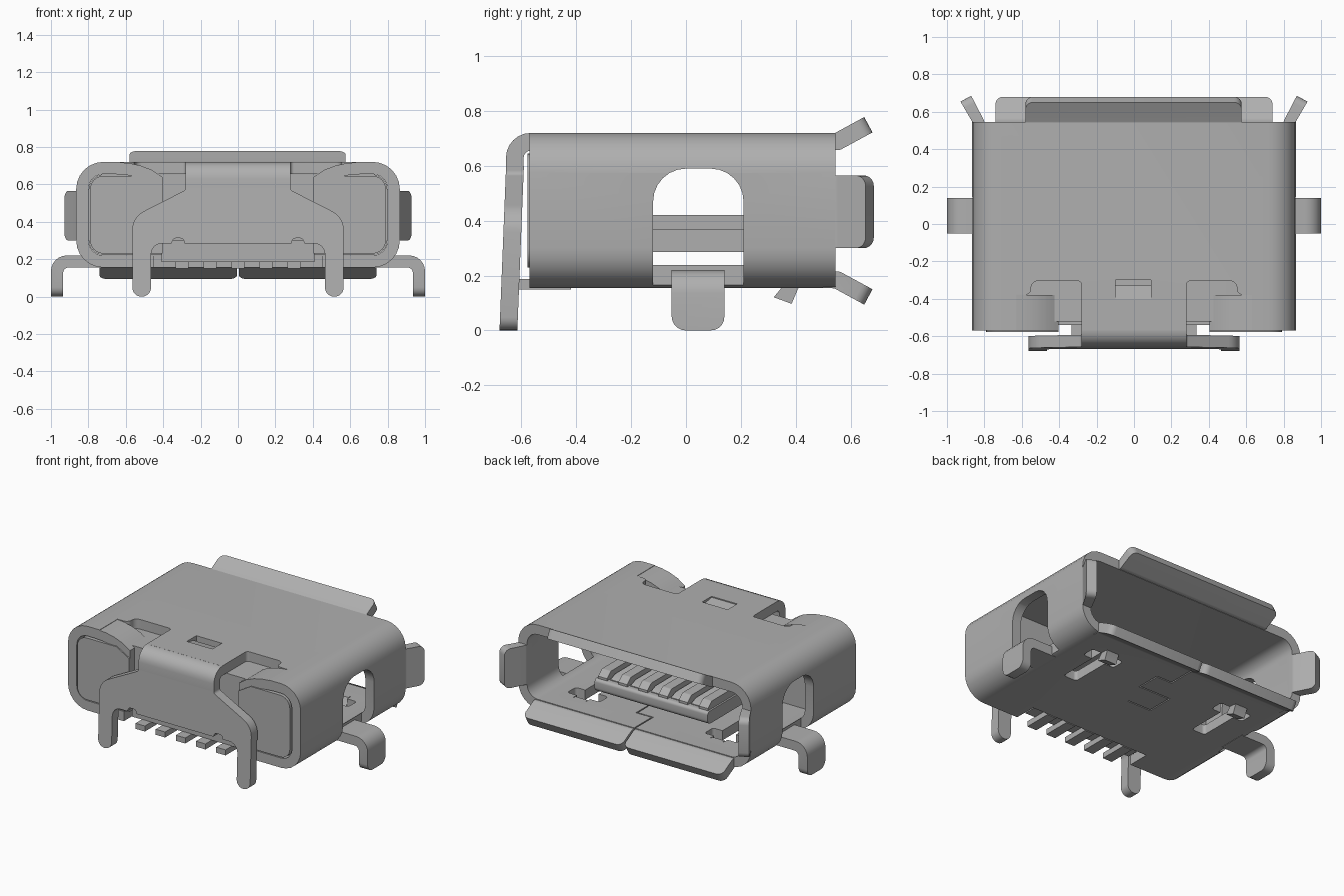
import bpy, bmesh, math
from mathutils import Vector

old = bpy.data.objects.get("Cube")
if old:
    bpy.data.objects.remove(old, do_unlink=True)

metal = bpy.data.materials.new("satin grey")
metal.use_nodes = True
GREY = (0.43, 0.43, 0.43, 1)
metal.diffuse_color = GREY
metal.node_tree.nodes["Principled BSDF"].inputs["Base Color"].default_value = GREY


def rounded(pts, seg=6):
    """Outline from (u, v[, radius]) corners, with filleted corners."""
    out = []
    n = len(pts)
    for i, p in enumerate(pts):
        c = Vector(p[:2])
        r = p[2] if len(p) > 2 else 0
        if r <= 0:
            out.append(c)
            continue
        a = (Vector(pts[i - 1][:2]) - c).normalized()
        b = (Vector(pts[(i + 1) % n][:2]) - c).normalized()
        half = a.angle(b) / 2
        centre = c + (a + b).normalized() * (r / math.sin(half))
        p0, p1 = c + a * (r / math.tan(half)), c + b * (r / math.tan(half))
        d0, d1 = p0 - centre, p1 - centre
        sweep = math.pi - 2 * half
        for k in range(seg + 1):
            t = k / seg
            w0, w1 = math.sin((1 - t) * sweep), math.sin(t * sweep)
            out.append(centre + (d0 * w0 + d1 * w1) / math.sin(sweep))
    return out


def prism(name, pts, axis, lo, hi, tip=None, radius=0.04):
    """Extrude an outline along an axis; tip picks edges to round off."""
    place = {"X": lambda u, v, w: (w, u, v),
             "Y": lambda u, v, w: (u, w, v),
             "Z": lambda u, v, w: (u, v, w)}[axis]
    bm = bmesh.new()
    ring = rounded(pts)
    a = [bm.verts.new(place(p.x, p.y, lo)) for p in ring]
    b = [bm.verts.new(place(p.x, p.y, hi)) for p in ring]
    bm.faces.new(a)
    bm.faces.new(b)
    for i in range(len(a)):
        j = (i + 1) % len(a)
        bm.faces.new((a[i], a[j], b[j], b[i]))
    if tip:
        edges = [e for e in bm.edges if tip(e.verts[0].co, e.verts[1].co)]
        bmesh.ops.bevel(bm, geom=edges, offset=radius, segments=5,
                        profile=0.5, affect="EDGES")
    bmesh.ops.recalc_face_normals(bm, faces=bm.faces)
    mesh = bpy.data.meshes.new(name)
    bm.to_mesh(mesh)
    bm.free()
    mesh.materials.append(metal)
    ob = bpy.data.objects.new(name, mesh)
    bpy.context.collection.objects.link(ob)
    return ob


def rect(u0, u1, v0, v1, r=0):
    return [(u0, v0, r), (u1, v0, r), (u1, v1, r), (u0, v1, r)]


def flip(pts, s):
    return [(p[0] * s,) + tuple(p[1:]) for p in pts]


def box(name, x0, x1, y0, y1, z0, z1, r=0):
    return prism(name, rect(x0, x1, y0, y1, r), "Z", z0, z1)


def cut(target, cutter):
    cutter.hide_render = True
    m = target.modifiers.new("cut", "BOOLEAN")
    m.operation, m.solver, m.object = "DIFFERENCE", "EXACT", cutter
    bpy.context.view_layer.objects.active = target
    bpy.ops.object.modifier_apply(modifier=m.name)
    bpy.data.objects.remove(cutter, do_unlink=True)


# Folded sheet shell, open at the back
shell = prism("shell", rect(-.865, .865, .155, .72, .145), "Y", -.57, .545)
cut(shell, prism("bore", rect(-.80, .80, .22, .655, .08), "Y", -.8, .8))

# Top window, pin notch and seam in the floor
cut(shell, box("window", -.1, .09, -.4, -.3, .6, .8))
cut(shell, box("pin_notch", -.45, .45, -.7, -.42, .1, .3))
for seam in ((-.004, .004, .36, .6), (-.004, .12, .352, .36), (.112, .12, .2, .36),
             (-.12, .12, .192, .2), (-.12, -.112, .02, .2), (-.12, .06, .012, .02)):
    cut(shell, box("seam", *seam, .1, .3))

for s in (1, -1):
    # Side opening, roof relief slots and floor spring holes
    opening = [(-.12, .05), (.21, .05), (.21, .59, .12), (-.12, .59, .12)]
    cut(shell, prism("side_opening", opening, "X", *sorted((s * .77, s * 1.1))))
    slot = [(.28, -.7), (.63, -.7), (.63, -.38), (.55, -.38, .035),
            (.55, -.305, .035), (.28, -.305, .02)]
    cut(shell, prism("roof_slot", flip(slot, s), "Z", .6, .8))
    hole = [(.46, 0, .02), (.56, 0, .02), (.56, .27), (.63, .27, .02), (.63, .36, .02),
            (.56, .36), (.56, .40), (.46, .40), (.46, .36), (.39, .36, .02),
            (.39, .27, .02), (.46, .27)]
    cut(shell, prism("spring_hole", flip(hole, s), "Z", .1, .3))

# Flared lips round the mouth
lip = [(.50, .718), (.54, .718, .04), (.65, .778), (.68, .722), (.56, .657, .04), (.50, .657)]
low_lip = [(y, .872 - z, *r) for y, z, *r in lip]
end_x = lambda a, b: min(a.y, b.y) > .64 and abs(a.x - b.x) < 1e-5
end_z = lambda a, b: min(a.y, b.y) > .64 and abs(a.z - b.z) < 1e-5
prism("top_lip", lip, "X", -.58, .575, end_x)
side_lip = [(.864, .50), (.864, .545, .03), (.928, .655), (.87, .685), (.80, .55, .03), (.80, .50)]

for s, side in ((1, "left"), (-1, "right")):
    prism(side + "_lower_lip", low_lip, "X", *sorted((s * .006, s * .74)), end_x)
    prism(side + "_side_lip", flip(side_lip, s), "Z", .30, .565, end_z)

    # Mounting foot bent out of the floor
    foot = [(.74, .156), (.935, .156, .03), (.935, 0), (1, 0), (1, .22, .085), (.74, .22)]
    prism(side + "_foot", flip(foot, s), "Y", -.052, .14,
          lambda a, b: max(a.z, b.z) < .01 and abs(a.y - b.y) < 1e-5, .05)

    # Roof edge curled down beside the slot
    curl = [(.66, .72), (.58, .713), (.52, .70), (.46, .677), (.405, .64), (.405, .575),
            (.46, .612), (.52, .635), (.58, .648), (.66, .655)]
    prism(side + "_roof_curl", flip(curl, s), "Y", -.57, -.38)

    # Raised panel of the insulator
    x0, x1 = sorted((s * .405, s * .79))
    panel = [(.405, .23), (.79, .23, .07), (.79, .645, .07), (.50, .645), (.405, .59)]
    prism(side + "_rear_panel", flip(panel, s), "Y", -.578, -.45)

    # Spring latch below the floor
    latch = [(.38, .22), (.352, .16), (.32, .121), (.385, .097), (.41, .155), (.44, .18), (.44, .22)]
    prism(side + "_latch", latch, "X", *sorted((s * .465, s * .555)))

# Small tongue in the top window
prism("window_tab", [(-.41, .715), (-.33, .70), (-.33, .64), (-.41, .64)], "X", -.1, .09)

# Insulator block with contact tongue
prism("insulator", rect(-.798, .798, .222, .653, .078), "Y", -.52, -.27)
box("insulator_foot", -.41, .41, -.54, -.43, .185, .3)
prism("contact_tongue", [(-.3, .285), (.37, .285, .03), (.37, .37, .02), (-.3, .37)],
      "X", -.42, .42)
for i in range(6):
    x = (i - 2.5) * .15
    prism("tongue_rib", [(-.3, .36), (.35, .36), (.35, .385), (.31, .42, .02), (-.3, .42)],
          "X", x - .033, x + .033)

# Five contacts and their solder tails
for i in range(5):
    x = (i - 2) * .15
    prism("contact", [(-.3, .36), (.33, .36), (.33, .375), (.28, .395), (-.3, .395)],
          "X", x - .03, x + .03)
    box("solder_tail", x - .035, x + .035, -.61, -.42, .15, .187)

# Bent strap and rear cover with two legs
strap = [(-.56, .72), (-.655, .72, .09), (-.657, .58), (-.592, .58), (-.592, .655, .025), (-.56, .655)]
prism("cover_strap", strap, "X", -.28, .28)
half = [(.28, .60), (.28, .57, .02), (.565, .425, .11), (.565, 0, .048), (.465, 0, .048),
        (.465, .285, .06), (.355, .285), (.345, .312, .02), (.295, .312, .02), (.285, .285)]
cover = prism("rear_cover", half + flip(half, -1)[::-1], "Y", 0, .065)
for v in cover.data.vertices:
    v.co.y += -.656 - (.6 - v.co.z) * .04

# Smooth bends, sharp folds
for ob in bpy.context.collection.objects:
    ob.select_set(ob.type == "MESH")
bpy.context.view_layer.objects.active = shell
bpy.ops.object.shade_smooth_by_angle(angle=math.radians(32))
